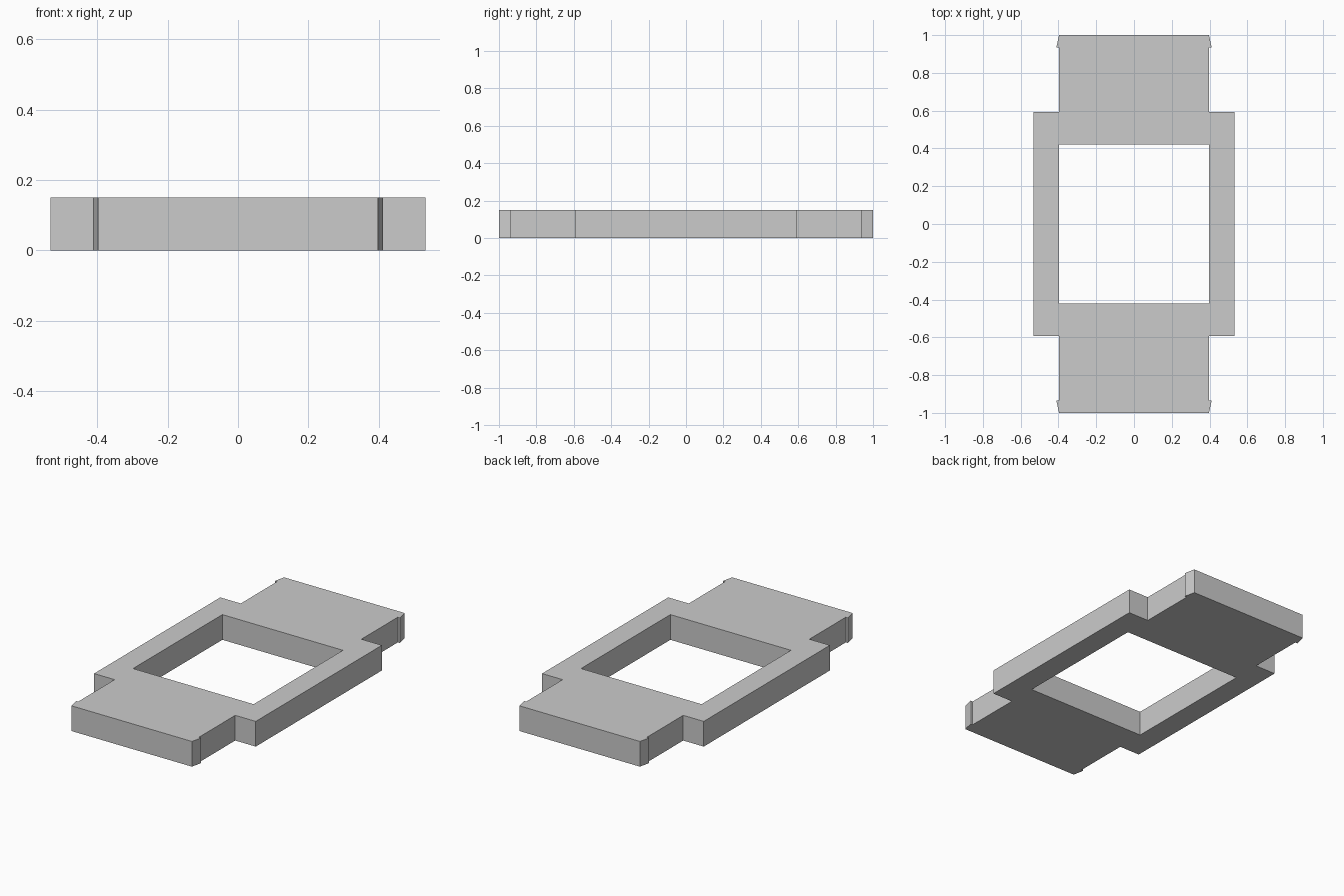
import bpy
import bmesh

cube = bpy.data.objects.get("Cube")
if cube:
    bpy.data.objects.remove(cube, do_unlink=True)

HEIGHT = 0.15
INNER_X, RAIL_X, BARB_X = 0.397, 0.532, 0.411
HOLE_Y, RAIL_Y, BARB_Y, END_Y = 0.42, 0.593, 0.935, 1.0

# Flat grey material
grey = bpy.data.materials.new("plain grey")
grey.use_nodes = True
colour = (0.6, 0.6, 0.6, 1)
grey.diffuse_color = colour
grey.node_tree.nodes["Principled BSDF"].inputs["Base Color"].default_value = colour

# One quarter of the plate: half an end tab, its barb and half a side rail
quarter = [
    (0, HOLE_Y), (INNER_X, HOLE_Y), (INNER_X, 0), (RAIL_X, 0),
    (RAIL_X, RAIL_Y), (INNER_X, RAIL_Y), (INNER_X, BARB_Y),
    (BARB_X, BARB_Y), (INNER_X, END_Y), (0, END_Y),
]
bm = bmesh.new()
bottom = [bm.verts.new((x, y, 0)) for x, y in quarter]
top = [bm.verts.new((x, y, HEIGHT)) for x, y in quarter]
bm.faces.new(top)
bm.faces.new(bottom[::-1])

# Outer and opening walls, left open on the mirror planes
for i, a in enumerate(quarter):
    j = (i + 1) % len(quarter)
    b = quarter[j]
    on_seam = a[0] == b[0] == 0 or a[1] == b[1] == 0
    if not on_seam:
        bm.faces.new((bottom[i], bottom[j], top[j], top[i]))

mesh = bpy.data.meshes.new("frame_plate")
bm.to_mesh(mesh)
bm.free()
mesh.materials.append(grey)
plate = bpy.data.objects.new("frame_plate", mesh)
bpy.context.collection.objects.link(plate)

# Mirror to all four corners
mirror = plate.modifiers.new("four_corners", "MIRROR")
mirror.use_axis = (True, True, False)
mirror.use_clip = True
